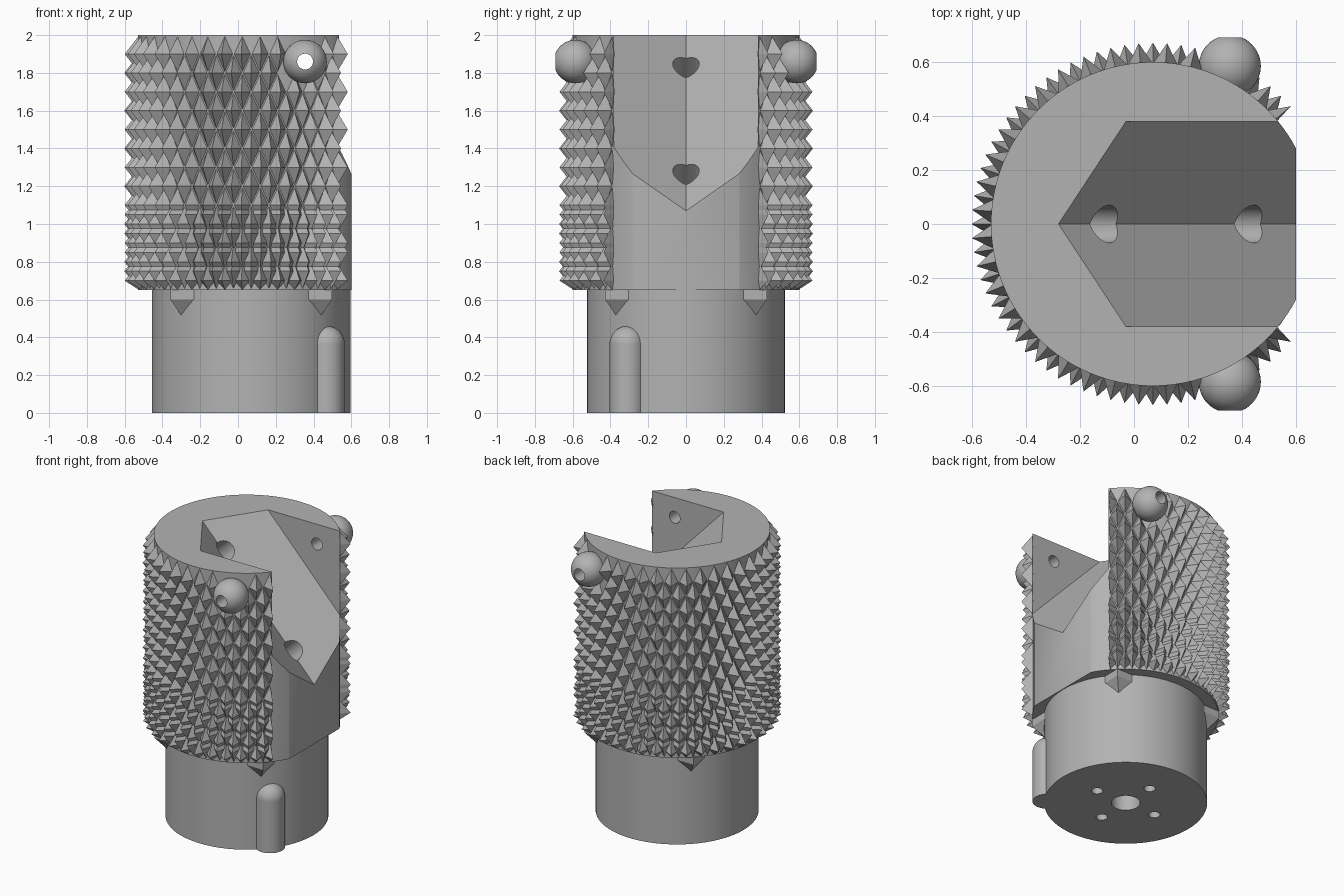
import bpy, bmesh
from math import radians, cos, sin, pi
from mathutils import Vector, Matrix

if "Cube" in bpy.data.objects:
    bpy.data.objects.remove(bpy.data.objects["Cube"], do_unlink=True)

grey = bpy.data.materials.new("plain grey")
grey.use_nodes = True
COLOUR = (0.45, 0.45, 0.45, 1)
grey.diffuse_color = COLOUR
grey.node_tree.nodes["Principled BSDF"].inputs["Base Color"].default_value = COLOUR

CX = 0.07            # x of the main axis
BOTTOM, TOP = 0.65, 2.0
BODY_R, TOOTH_R = 0.6, 0.672


def make(name, bm, smooth=True):
    bmesh.ops.recalc_face_normals(bm, faces=bm.faces)
    mesh = bpy.data.meshes.new(name)
    bm.to_mesh(mesh)
    bm.free()
    mesh.materials.append(grey)
    ob = bpy.data.objects.new(name, mesh)
    bpy.context.collection.objects.link(ob)
    if smooth:
        soften(ob)
    return ob


def soften(ob):
    ob.data.shade_smooth()
    ob.data.set_sharp_from_angle(angle=radians(30))


def rod(bm, start, end, r1, r2=None, sides=64, turn=0):
    """Add a capped cylinder or cone between two points."""
    a, b = Vector(start), Vector(end)
    axis = b - a
    spin = axis.to_track_quat('Z', 'Y').to_matrix().to_4x4()
    bmesh.ops.create_cone(bm, cap_ends=True, segments=sides, radius1=r1,
                          radius2=r1 if r2 is None else r2, depth=axis.length,
                          matrix=Matrix.Translation((a + b) / 2) @ spin @ Matrix.Rotation(turn, 4, 'Z'))


def cut(ob, cutters):
    for c in cutters:
        c.hide_render = True
        mod = ob.modifiers.new("cut", 'BOOLEAN')
        mod.operation = 'DIFFERENCE'
        mod.solver = 'EXACT'
        mod.object = c
        with bpy.context.temp_override(object=ob, active_object=ob, selected_objects=[ob]):
            bpy.ops.object.modifier_apply(modifier=mod.name)
    soften(ob)


# --- cutters ---
# tilted V-shaped pocket, open at the top and at +x
slope, flare, half, floor_x = 1.057, 0.658, 0.38, -0.28


def floor_z(x, y=0):
    return TOP - slope * (x - floor_x - flare * abs(y))


bm = bmesh.new()
high = TOP + 0.2
for y in (-half, 0, half):
    bm.verts.new((floor_x + flare * abs(y) - 0.2 / slope, y, high))
    bm.verts.new((0.8, y, floor_z(0.8, y)))
    if y:
        bm.verts.new((0.8, y, high))
bmesh.ops.convex_hull(bm, input=bm.verts)
pocket_cutter = make("pocket_cutter", bm, False)

# cross hole through both side knobs
KNOB = Vector((0.355, 0.585, 1.86))
bm = bmesh.new()
rod(bm, (KNOB.x, -1, KNOB.z), (KNOB.x, 1, KNOB.z), 0.042, sides=32)
pin_cutter = make("pin_cutter", bm)

# holes drilled square to the pocket ridge
bm = bmesh.new()
normal = Vector((slope, 0, 1)).normalized()
for x in (-0.12, 0.415):
    p = Vector((x, 0, floor_z(x) - 0.01))
    rod(bm, p - normal * 0.15, p + normal * 0.15, 0.07, sides=32)
drill_cutter = make("drill_cutter", bm)

# mounting holes in the underside
bm = bmesh.new()
rod(bm, (CX, 0, -0.1), (CX, 0, 0.35), 0.093, sides=32)
for dx, dy in ((1, 0), (-1, 0), (0, 1), (0, -1)):
    p = Vector((CX + 0.24 * dx, 0.24 * dy, -0.1))
    rod(bm, p, p + Vector((0, 0, 0.4)), 0.037, sides=24)
mount_cutter = make("mount_cutter", bm)

# --- base ---
bm = bmesh.new()
rod(bm, (CX, 0, 0), (CX, 0, BOTTOM + 0.01), 0.525, sides=96)
base = make("base", bm)
cut(base, [mount_cutter])

# --- upright key with a domed top ---
bm = bmesh.new()
rod(bm, (0.47, -0.31, 0), (0.47, -0.31, 0.365), 0.095, sides=48)
bmesh.ops.create_uvsphere(bm, u_segments=48, v_segments=24, radius=0.0949,
                          matrix=Matrix.Translation((0.47, -0.31, 0.365)))
make("base_key", bm)

# --- inverted pyramid whose corners show under the body ---
bm = bmesh.new()
rod(bm, (CX, 0, 0.46), (CX, 0, 0.6), 0.47, 0.605, sides=4, turn=pi / 4)
rod(bm, (CX, 0, 0.6), (CX, 0, 0.66), 0.605, sides=4, turn=pi / 4)
make("corner_support", bm, False)

# --- main body, flat on the +x side ---
bm = bmesh.new()
rod(bm, (CX, 0, BOTTOM), (CX, 0, TOP), BODY_R, sides=128)
cutline = bmesh.ops.bisect_plane(bm, geom=bm.verts[:] + bm.edges[:] + bm.faces[:],
                                 plane_co=(0.6, 0, 0), plane_no=(1, 0, 0), clear_outer=True)
bmesh.ops.contextual_create(bm, geom=[e for e in cutline["geom_cut"]
                                      if isinstance(e, bmesh.types.BMEdge)])
bmesh.ops.holes_fill(bm, edges=[e for e in bm.edges if e.is_boundary], sides=0)
body = make("body", bm)
cut(body, [pocket_cutter, pin_cutter, drill_cutter])

# --- diamond knurl around the body ---
PITCH, FIRST, LAST = 9.0, 39.6, 320.4
bm = bmesh.new()


def point(angle, radius, z):
    a = radians(min(max(angle, FIRST), LAST))
    return Vector((CX + radius * cos(a), radius * sin(a), min(max(z, BOTTOM), TOP)))


def tooth_row(z, shifted):
    for i in range(31 if shifted else 32):
        a = 40.5 + PITCH * (i + shifted / 2)
        tip = point(a, TOOTH_R, z)
        if (tip.x - KNOB.x) ** 2 + (tip.z - KNOB.z) ** 2 < 0.011 and abs(tip.y) > 0.4:
            continue
        ring = [bm.verts.new(point(a + da * PITCH / 2, BODY_R - 0.006, z + dz))
                for da, dz in ((-1, 0), (0, -0.1), (1, 0), (0, 0.1))]
        peak = bm.verts.new(tip)
        for j in range(4):
            bm.faces.new((ring[j], ring[(j + 1) % 4], peak))
        bm.faces.new(ring[::-1])


for k in range(13):
    tooth_row(1.9 - 0.1 * k, k % 2)
for k in range(4):
    tooth_row(1.05 - 0.1 * k, k % 2)
make("knurl", bm, False)

# --- rounded side knobs ---
for side, label in ((-1, "front_knob"), (1, "back_knob")):
    bm = bmesh.new()
    bmesh.ops.create_uvsphere(bm, u_segments=48, v_segments=24, radius=0.115,
                              matrix=Matrix.Translation((KNOB.x, side * KNOB.y, KNOB.z)))
    knob = make(label, bm)
    cut(knob, [pin_cutter, pocket_cutter])

for c in (pocket_cutter, pin_cutter, drill_cutter, mount_cutter):
    bpy.data.objects.remove(c, do_unlink=True)
